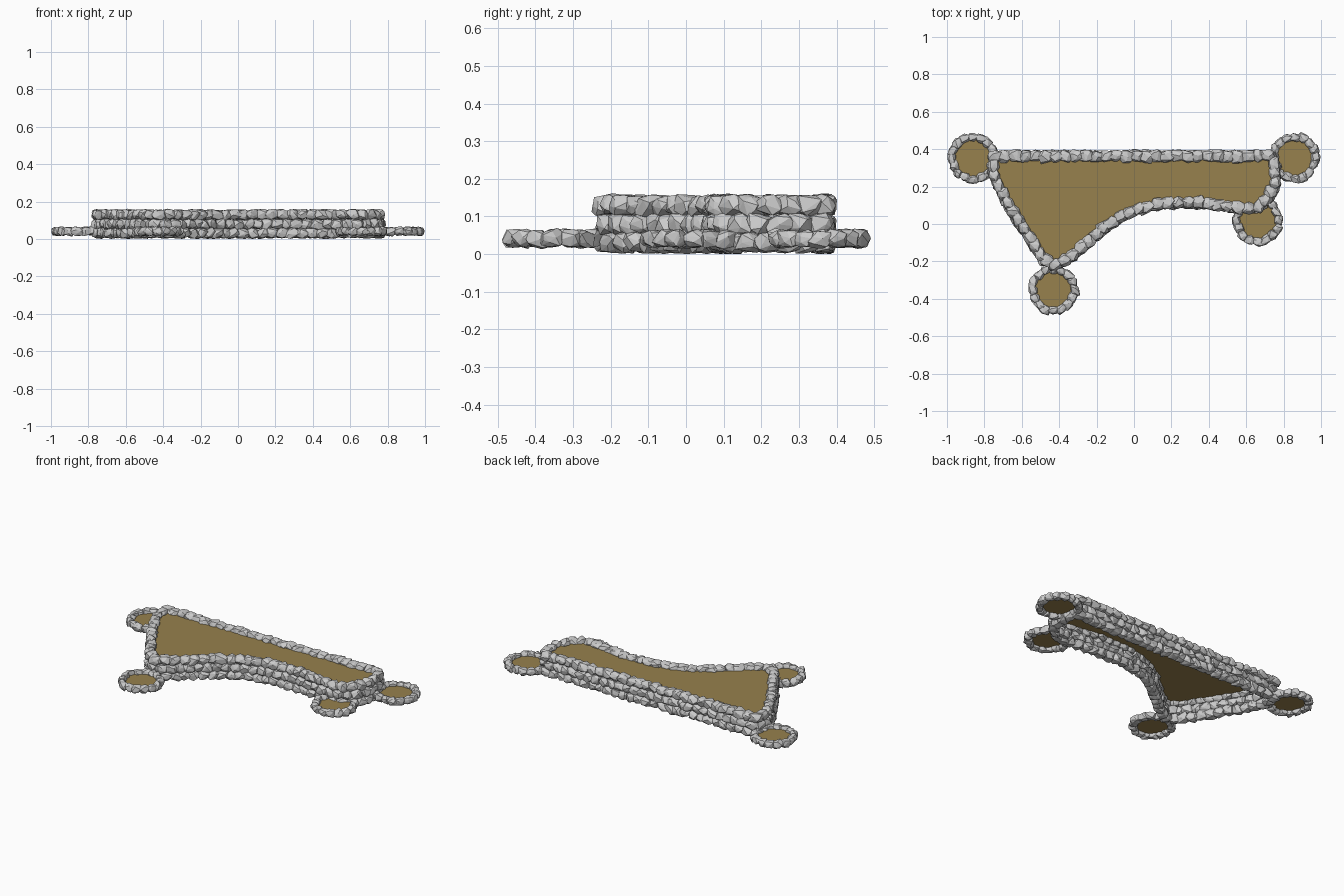
import bpy, bmesh, math, random
from mathutils import Vector

if "Cube" in bpy.data.objects:
    bpy.data.objects.remove(bpy.data.objects["Cube"])

random.seed(7)

# Centre line of the main bed's wall, and the four round beds
OUTLINE = [(-0.74, 0.362), (0.73, 0.362), (0.753, 0.31), (0.755, 0.23), (0.72, 0.14),
           (0.65, 0.085), (0.54, 0.09), (0.35, 0.115), (0.16, 0.112), (-0.02, 0.068),
           (-0.12, 0.01), (-0.21, -0.06), (-0.345, -0.18), (-0.42, -0.217),
           (-0.485, -0.19), (-0.56, -0.07), (-0.665, 0.09), (-0.755, 0.275)]
RINGS = {"left": (-0.862, 0.352), "right": (0.86, 0.355),
         "front_left": (-0.43, -0.352), "front_right": (0.66, 0.02)}
RING_R = 0.112

soil_mat = bpy.data.materials.new("soil")
soil_mat.diffuse_color = (0.31, 0.22, 0.075, 1)
soil_mat.use_nodes = True
soil_mat.node_tree.nodes["Principled BSDF"].inputs["Base Color"].default_value = soil_mat.diffuse_color


def finish(bm, name, mat=None):
    me = bpy.data.meshes.new(name)
    bm.to_mesh(me)
    bm.free()
    ob = bpy.data.objects.new(name, me)
    bpy.context.collection.objects.link(ob)
    if mat:
        me.materials.append(mat)
    return ob


def walk(points, step, shift):
    """Evenly spaced (position, heading) pairs along a closed outline."""
    pts = [Vector(p) for p in points]
    segs = list(zip(pts, pts[1:] + pts[:1]))
    total = sum((b - a).length for a, b in segs)
    n = round(total / step)
    for i in range(n):
        d = ((i + shift) / n * total) % total
        for a, b in segs:
            length = (b - a).length
            if d <= length:
                v = b - a
                yield a + v * (d / length), math.atan2(v.y, v.x)
                break
            d -= length


def stone(bm, pos, z, heading, half):
    """Faceted boulder: convex hull of random points on a rounded box."""
    c, s = math.cos(heading), math.sin(heading)
    k = [h * random.uniform(0.88, 1.08) for h in half[:2]] + [half[2]]
    tilt = random.uniform(-0.15, 0.15)
    verts = []
    for i in range(22):
        # spiral directions with jitter give even coverage
        w = 1 - 2 * (i + 0.5) / 22
        a = i * 2.39996 + random.uniform(-0.45, 0.45)
        r = math.sqrt(1 - w * w)
        d = Vector((r * math.cos(a), r * math.sin(a), w))
        d /= sum(abs(q) ** 4 for q in d) ** 0.25
        d *= random.uniform(0.82, 1.04)
        x, y, h = d.x * k[0], d.y * k[1], d.z * k[2] + d.x * k[0] * tilt
        verts.append(bm.verts.new((pos.x + x * c - y * s, pos.y + x * s + y * c,
                                   max(z + h, 0))))
    out = bmesh.ops.convex_hull(bm, input=verts)
    bad = {g for g in out["geom_interior"] + out["geom_unused"]
           if isinstance(g, bmesh.types.BMVert)}
    bmesh.ops.delete(bm, geom=list(bad), context="VERTS")


def wall(name, outline, z, step, half, shift=0.0):
    bm = bmesh.new()
    for pos, heading in walk(outline, step, shift):
        jitter = Vector((random.uniform(-1, 1), random.uniform(-1, 1))) * 0.004
        stone(bm, pos + jitter, z + random.uniform(-0.002, 0.002),
              heading + random.uniform(-0.2, 0.2), half)
    bmesh.ops.recalc_face_normals(bm, faces=bm.faces)
    finish(bm, name)


def soil(name, outline, z):
    bm = bmesh.new()
    f = bm.faces.new([bm.verts.new((x, y, z)) for x, y in outline])
    f.normal_update()
    if f.normal.z < 0:
        f.normal_flip()
    bmesh.ops.triangulate(bm, faces=[f])
    finish(bm, name, soil_mat)


# Main bed: three courses of stone around raised soil
for i, z in enumerate((0.031, 0.079, 0.130)):
    wall(f"wall_course_{i + 1}", OUTLINE, z, 0.054, (0.041, 0.035, 0.029), i * 0.5)
soil("main_soil", OUTLINE, 0.13)

# Round beds: a single ring of stones around low soil
for name, (cx, cy) in RINGS.items():
    circle = [(cx + RING_R * math.cos(t * math.tau / 32),
               cy + RING_R * math.sin(t * math.tau / 32)) for t in range(32)]
    wall(f"{name}_ring", circle, 0.041, 0.044, (0.033, 0.026, 0.025))
    soil(f"{name}_soil", circle, 0.042)
